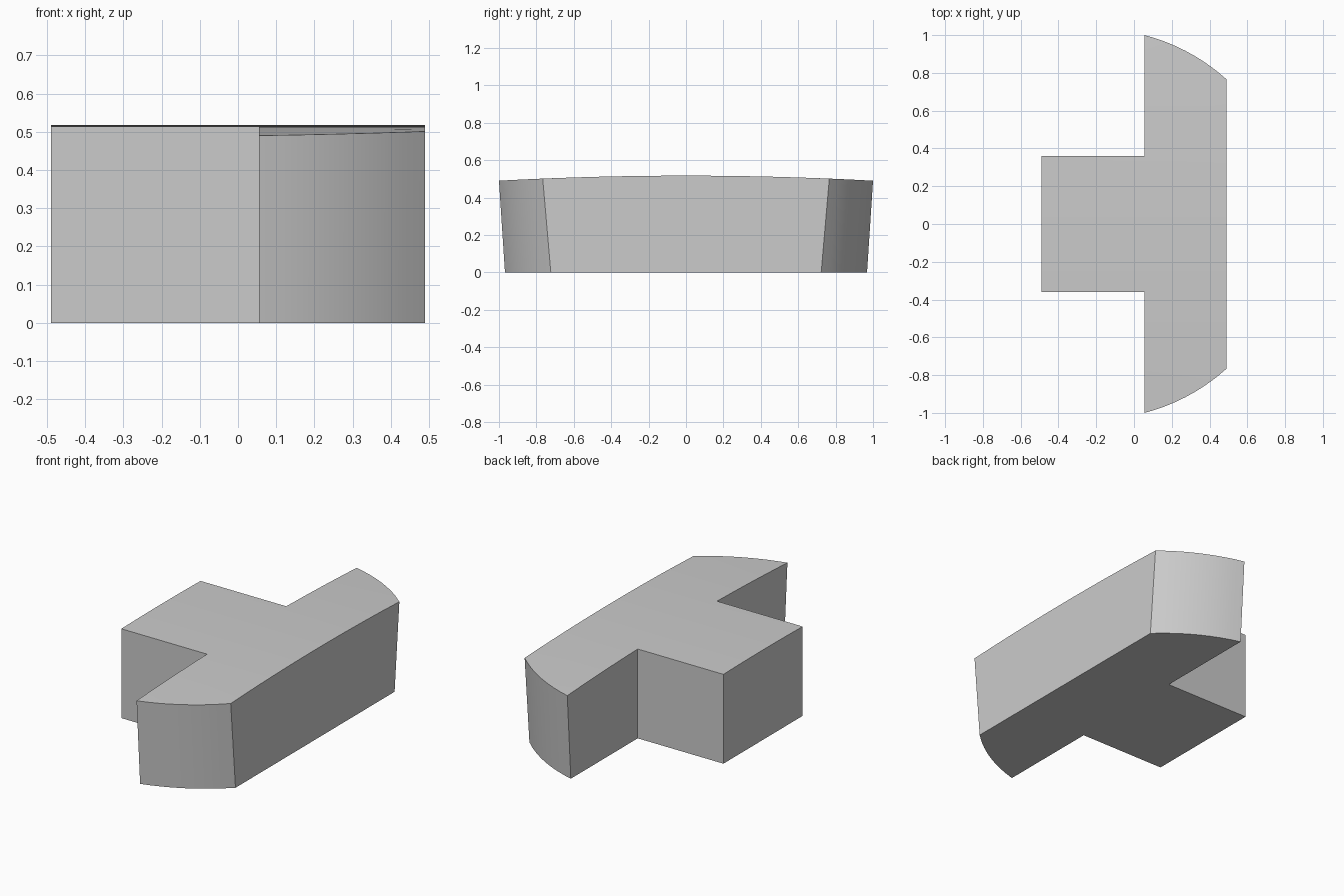
import bpy
import bmesh
import math

cube = bpy.data.objects.get("Cube")
if cube:
    bpy.data.objects.remove(cube, do_unlink=True)

# Plain grey material
grey = bpy.data.materials.new("plain grey")
grey.use_nodes = True
COLOUR = (0.6, 0.6, 0.6, 1)
grey.diffuse_color = COLOUR
grey.node_tree.nodes["Principled BSDF"].inputs["Base Color"].default_value = COLOUR

BACK, STEP, FRONT = -0.49, 0.055, 0.49   # stem end, wing inner face, long face
STEM = 0.36                              # half width of the stem
HEIGHT, SAG = 0.517, 0.027               # crown height and its drop at the tips
AXIS, RADIUS, FLARE = -0.204, 1.002, 0.063
ARC = 8


def arc_y(x, z=0):
    """Half length of the wing at x, on a cone that widens upwards."""
    return math.sqrt((RADIUS + FLARE * z) ** 2 - (x - AXIS) ** 2)


# Half outline of the T, then mirrored across y
tip = [FRONT + (STEP - FRONT) * i / ARC for i in range(ARC + 1)]
half = [(x, arc_y(x)) for x in tip] + [(STEP, STEM), (BACK, STEM)]
outline = half + [(x, -y) for x, y in reversed(half)]

bm = bmesh.new()
base = bm.faces.new([bm.verts.new((x, y, 0)) for x, y in outline])
top = bmesh.ops.extrude_face_region(bm, geom=[base])["geom"]
bmesh.ops.translate(bm, vec=(0, 0, HEIGHT),
                    verts=[g for g in top if isinstance(g, bmesh.types.BMVert)])

# Cross cuts that let the top bend
cuts = [0.09, 0.18, 0.27, STEM, 0.48, 0.6] + [arc_y(x) for x in tip[:-1]]
for y in [0] + cuts + [-c for c in cuts]:
    bmesh.ops.bisect_plane(bm, geom=bm.verts[:] + bm.edges[:] + bm.faces[:],
                           dist=0.0002, plane_co=(0, y, 0), plane_no=(0, 1, 0))

# Crown the top and flare the curved wing ends
for v in bm.verts:
    on_end = v.co.x > STEP - 0.01 and abs(abs(v.co.y) - arc_y(v.co.x)) < 0.001
    if v.co.z > 0.1:
        v.co.z = HEIGHT - SAG * v.co.y ** 2
        if on_end:
            v.co.y = math.copysign(arc_y(v.co.x, v.co.z), v.co.y)
            v.co.z = HEIGHT - SAG * v.co.y ** 2
bmesh.ops.recalc_face_normals(bm, faces=bm.faces[:])

mesh = bpy.data.meshes.new("t_block")
bm.to_mesh(mesh)
bm.free()
block = bpy.data.objects.new("t_block", mesh)
bpy.context.collection.objects.link(block)
mesh.materials.append(grey)

# Smooth curved faces, sharp corners
bpy.ops.object.select_all(action='DESELECT')
block.select_set(True)
bpy.context.view_layer.objects.active = block
bpy.ops.object.shade_smooth_by_angle(angle=math.radians(30))
